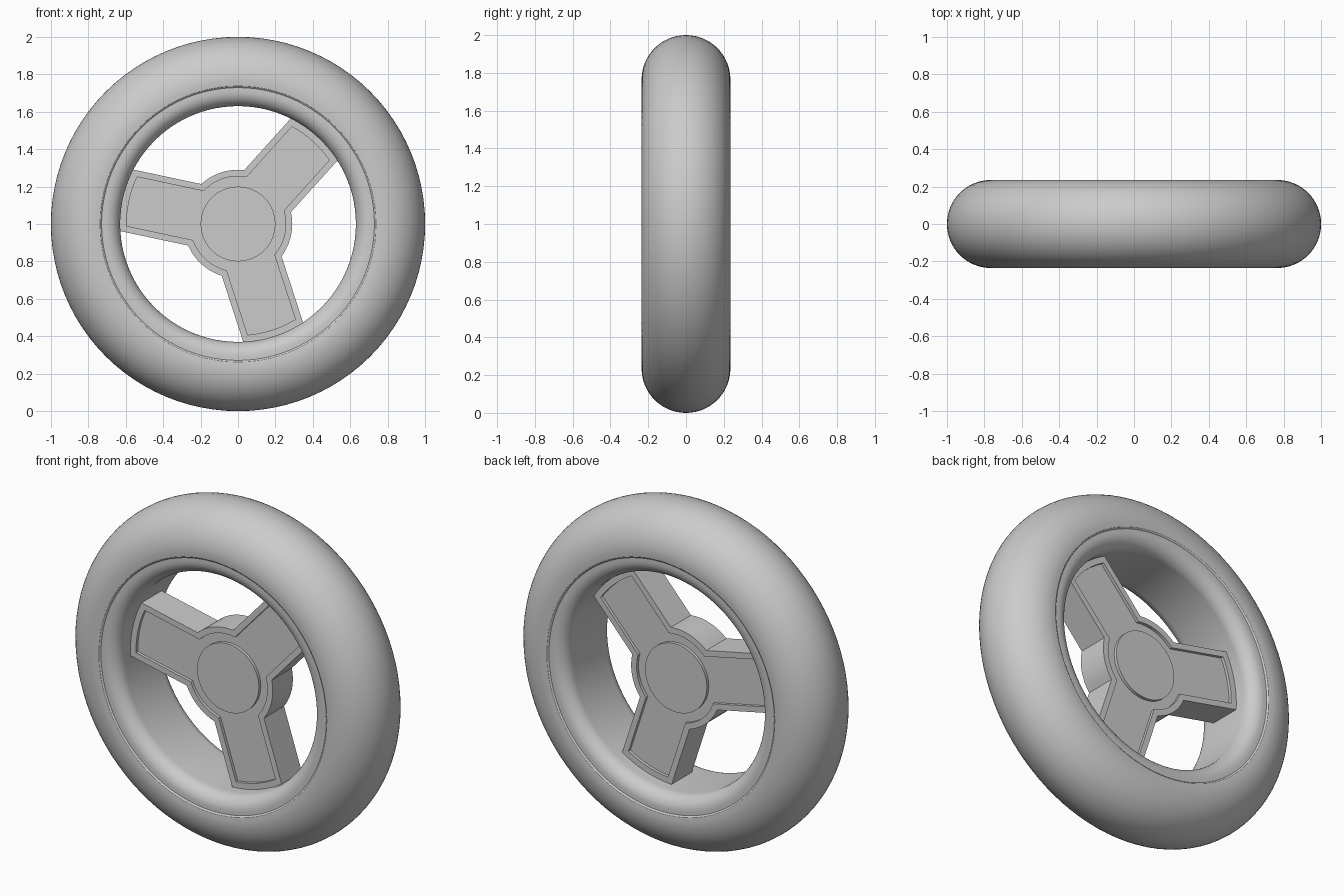
import bpy, bmesh, math

if "Cube" in bpy.data.objects:
    bpy.data.objects.remove(bpy.data.objects["Cube"], do_unlink=True)

SEGMENTS = 96
HALF_DEPTH = 0.093     # spokes and hub
RECESS = 0.018

grey = bpy.data.materials.new("plain_grey")
grey.use_nodes = True
grey.diffuse_color = (0.6, 0.6, 0.6, 1)
grey.node_tree.nodes["Principled BSDF"].inputs["Base Color"].default_value = (0.6, 0.6, 0.6, 1)


def finish(name, bm, angle=30):
    bmesh.ops.recalc_face_normals(bm, faces=bm.faces)
    mesh = bpy.data.meshes.new(name)
    bm.to_mesh(mesh)
    bm.free()
    mesh.materials.append(grey)
    obj = bpy.data.objects.new(name, mesh)
    obj.location.z = 1
    bpy.context.collection.objects.link(obj)
    bpy.ops.object.select_all(action='DESELECT')
    obj.select_set(True)
    bpy.context.view_layer.objects.active = obj
    bpy.ops.object.shade_smooth_by_angle(angle=math.radians(angle))
    return obj


def bridge(bm, a, b):
    n = len(a)
    for i in range(n):
        j = (i + 1) % n
        bm.faces.new((a[i], a[j], b[j], b[i]))


def lathe(name, profile):
    """Revolve a closed (radius, y) profile around the axle."""
    bm = bmesh.new()
    rings = []
    for r, y in profile:
        angles = [math.tau * i / SEGMENTS for i in range(SEGMENTS)]
        rings.append([bm.verts.new((r * math.cos(a), y, r * math.sin(a))) for a in angles])
    for k, ring in enumerate(rings):
        bridge(bm, ring, rings[(k + 1) % len(rings)])
    return finish(name, bm)


def arc(radius, start, end, steps):
    return [(radius * math.cos(a), radius * math.sin(a))
            for a in (start + (end - start) * i / steps for i in range(steps + 1))]


def spoke_outline(hub, tip, half_width):
    """Three straight arms joined by hub arcs."""
    points = []
    at_tip, at_hub = math.asin(half_width / tip), math.asin(half_width / hub)
    for k in range(3):
        mid = math.radians(48 + 120 * k)
        points += arc(tip, mid - at_tip, mid + at_tip, 8)
        points += arc(hub, mid + at_hub, mid + math.radians(120) - at_hub, 8)
    return points


# Tyre: rounded tread, open towards the rim
tread = [(0.765 + x, y) for x, y in arc(0.235, -math.pi / 2, math.pi / 2, 32)]
lathe("tyre", [(0.7, -0.2), (0.737, -0.232)] + tread + [(0.737, 0.232), (0.7, 0.2)])

# Rim: slightly sunk band with rounded lips and a straight bore
lip = [(0.71 + x, 0.145 + y) for x, y in arc(0.08, math.pi / 2, math.pi, 10)]
front_lip = [(r, -y) for r, y in reversed(lip)]
lathe("rim", [(0.736, 0.225)] + lip + front_lip + [(0.736, -0.225)])

# Spokes: one solid with a sunk panel on both sides
outer = spoke_outline(0.29, 0.632, 0.168)
inner = spoke_outline(0.255, 0.595, 0.134)
bm = bmesh.new()
floor = HALF_DEPTH - RECESS
loops = [[bm.verts.new((x, y, z)) for x, z in shape] for shape, y in (
    (inner, -floor), (inner, -HALF_DEPTH), (outer, -HALF_DEPTH),
    (outer, HALF_DEPTH), (inner, HALF_DEPTH), (inner, floor))]
for a, b in zip(loops, loops[1:]):
    bridge(bm, a, b)
bm.faces.new(loops[0])
bm.faces.new(loops[-1])
finish("spokes", bm)

# Hub cap: round boss flush with the spoke border
bm = bmesh.new()
ends = [[bm.verts.new((x, y, z)) for x, z in arc(0.2, 0, math.tau, 48)[:-1]]
        for y in (-HALF_DEPTH, HALF_DEPTH)]
bridge(bm, *ends)
for end in ends:
    bm.faces.new(end)
finish("hub_cap", bm)
